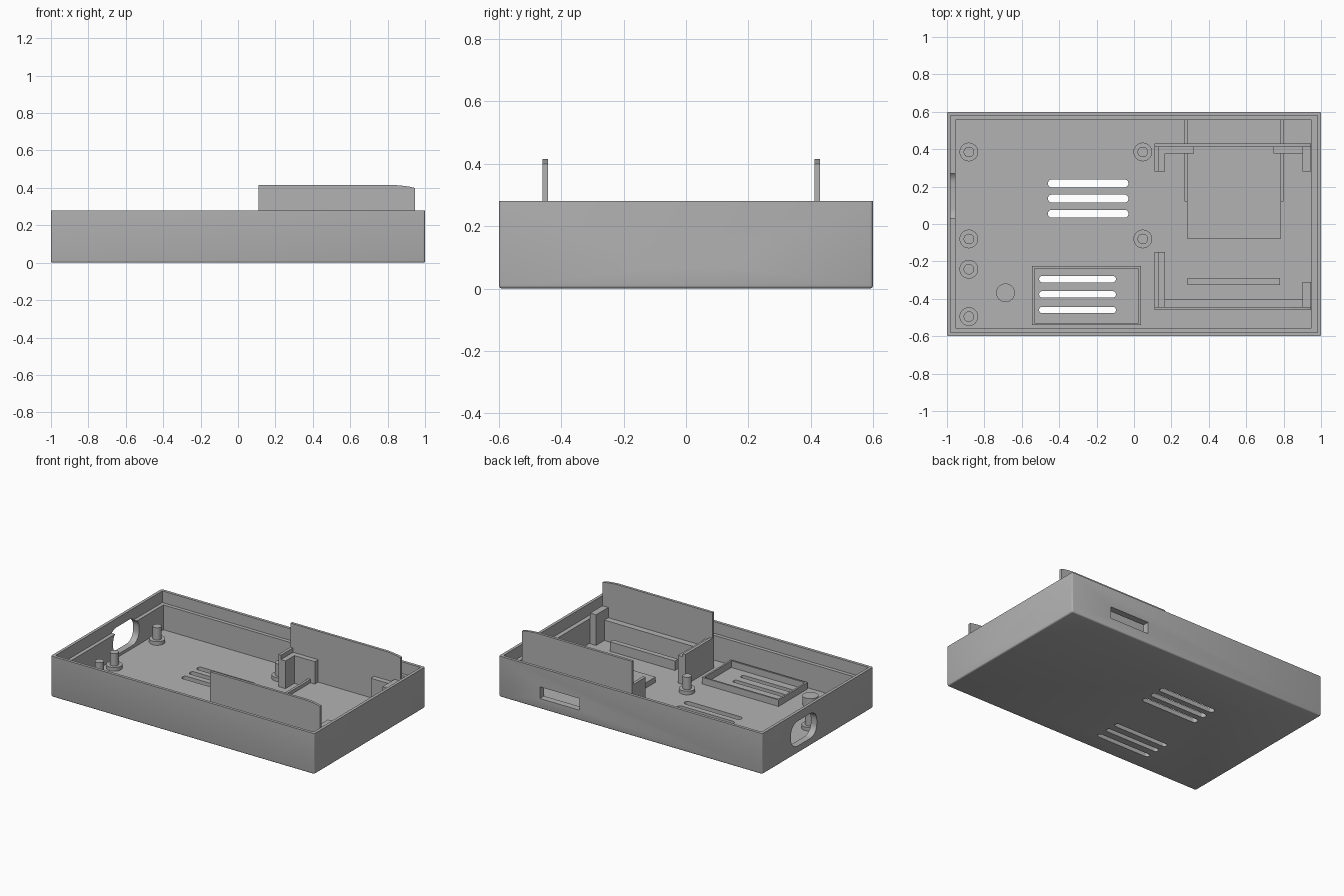
import bpy, bmesh, math
from mathutils import Matrix

old = bpy.data.objects.get("Cube")
if old:
    bpy.data.objects.remove(old, do_unlink=True)

grey = bpy.data.materials.new("plain grey")
grey.use_nodes = True
grey.diffuse_color = (0.45, 0.45, 0.45, 1)
grey.node_tree.nodes["Principled BSDF"].inputs["Base Color"].default_value = (0.45, 0.45, 0.45, 1)

FLOOR = 0.03
SINK = 0.02   # parts start slightly inside the floor


def finish(name, bm):
    bmesh.ops.recalc_face_normals(bm, faces=bm.faces)
    mesh = bpy.data.meshes.new(name)
    bm.to_mesh(mesh)
    bm.free()
    mesh.materials.append(grey)
    ob = bpy.data.objects.new(name, mesh)
    bpy.context.collection.objects.link(ob)
    return ob


def box(name, x0, x1, y0, y1, z0, z1):
    bm = bmesh.new()
    bmesh.ops.create_cube(bm, size=1)
    for v in bm.verts:
        v.co = ((x0, x1)[v.co.x > 0], (y0, y1)[v.co.y > 0], (z0, z1)[v.co.z > 0])
    return finish(name, bm)


def prism(name, points, depth, place):
    """Extrude a flat outline by depth, then move it with a matrix."""
    bm = bmesh.new()
    face = bm.faces.new([bm.verts.new((a, b, 0)) for a, b in points])
    new = bmesh.ops.extrude_face_region(bm, geom=[face])["geom"]
    bmesh.ops.translate(bm, vec=(0, 0, depth), verts=[g for g in new if isinstance(g, bmesh.types.BMVert)])
    bm.transform(place)
    return finish(name, bm)


def rounded(w, h, r, steps=8):
    """Outline of a rounded rectangle around the origin."""
    pts = []
    for i, (sx, sy) in enumerate([(1, 1), (-1, 1), (-1, -1), (1, -1)]):
        for k in range(steps + 1):
            a = math.pi / 2 * (i + k / steps)
            pts.append((sx * (w / 2 - r) + r * math.cos(a), sy * (h / 2 - r) + r * math.sin(a)))
    return pts


def ellipse(rx, ry, n=48):
    return [(rx * math.cos(2 * math.pi * k / n), ry * math.sin(2 * math.pi * k / n)) for k in range(n)]


def cut(ob, cutters):
    for c in cutters:
        c.hide_render = True
        m = ob.modifiers.new("cut", "BOOLEAN")
        m.operation, m.solver, m.object = "DIFFERENCE", "EXACT", c
        bpy.context.view_layer.objects.active = ob
        bpy.ops.object.modifier_apply(modifier=m.name)
        bpy.data.objects.remove(c, do_unlink=True)


def smooth(ob):
    bpy.ops.object.select_all(action="DESELECT")
    ob.select_set(True)
    bpy.context.view_layer.objects.active = ob
    bpy.ops.object.shade_smooth_by_angle(angle=math.radians(30))


move = Matrix.Translation
# Local outline (a, b) mapped to (y, z) or (x, z)
TO_YZ = Matrix(((0, 0, 1, 0), (1, 0, 0, 0), (0, 1, 0, 0), (0, 0, 0, 1)))
TO_XZ = Matrix(((1, 0, 0, 0), (0, 0, 1, 0), (0, 1, 0, 0), (0, 0, 0, 1)))

# Tray shell with soft outer edges
shell = box("case_shell", -1, 1, -0.6, 0.6, 0, 0.28)
bm = bmesh.new()
bm.from_mesh(shell.data)
edges = [e for e in bm.edges if not all(v.co.z > 0.2 for v in e.verts)]
bmesh.ops.bevel(bm, geom=edges, offset=0.01, segments=3, profile=0.5, affect="EDGES")
bm.to_mesh(shell.data)
bm.free()

# Cavity, lid step, wall openings and floor vents
cutters = [
    box("cavity", -0.955, 0.95, -0.555, 0.555, FLOOR, 0.5),
    box("lid_step", -0.98, 0.98, -0.58, 0.58, 0.2, 0.5),
    box("card_opening", 0.39, 0.69, 0.5, 0.7, 0.07, 0.15),
    prism("port_opening", rounded(0.28, 0.17, 0.07), 0.3, move((-1.1, 0.15, 0.135)) @ TO_YZ),
]
for y in (-0.103, -0.003, 0.103):
    cutters.append(prism("round_hole", ellipse(0.033, 0.033, 32), 0.3, move((0.85, y, 0.1)) @ TO_YZ))
for xc, length, width, rows in ((-0.245, 0.43, 0.042, (0.217, 0.136, 0.055)),
                                (-0.302, 0.41, 0.034, (-0.295, -0.376, -0.46))):
    for y in rows:
        cutters.append(prism("vent", rounded(length, width, width / 2 - 0.001), 0.3, move((xc, y, -0.1))))
cut(shell, cutters)
smooth(shell)

# Tall plates with an eased upper corner; the rear one has an arch
outline = [(0.11, SINK), (0.945, SINK), (0.945, 0.4), (0.92, 0.406), (0.885, 0.411), (0.84, 0.415), (0.11, 0.415)]
front_plate = prism("front_plate", outline, 0.018, move((0, -0.461, 0)) @ TO_XZ)
rear_plate = prism("rear_plate", outline, 0.018, move((0, 0.412, 0)) @ TO_XZ)
cut(rear_plate, [prism("arch", ellipse(0.26, 0.25), 0.2, move((0.535, 0.33, 0)) @ TO_XZ)])
smooth(rear_plate)

# Corner holders beside the plates
TOP = 0.24
box("front_right_holder_wall", 0.11, 0.13, -0.445, -0.15, SINK, TOP)
box("front_right_holder", 0.13, 0.165, -0.445, -0.15, SINK, TOP - 0.02)
box("front_left_holder", 0.9, 0.945, -0.445, -0.31, SINK, TOP)
box("front_ledge", 0.165, 0.9, -0.445, -0.4, SINK, 0.17)
box("rear_right_holder_wall", 0.11, 0.13, 0.28, 0.413, SINK, TOP + 0.01)
box("rear_right_holder", 0.13, 0.165, 0.28, 0.413, SINK, TOP - 0.02)
box("rear_right_holder_arm", 0.165, 0.32, 0.376, 0.413, SINK, TOP - 0.02)
box("rear_left_holder", 0.9, 0.945, 0.28, 0.413, SINK, TOP)
box("rear_left_holder_arm", 0.745, 0.9, 0.376, 0.413, SINK, TOP - 0.02)

# Card platform, its side rails and the cross bar
box("card_platform", 0.287, 0.783, -0.08, 0.56, SINK, 0.066)
for side, x in (("right", 0.27), ("left", 0.783)):
    box(side + "_card_rail", x, x + 0.017, 0.12, 0.56, SINK, 0.09)
box("cross_bar", 0.287, 0.78, -0.325, -0.29, SINK, 0.095)

# Vent tray rim
rim = box("vent_rim", -0.545, 0.037, -0.54, -0.225, SINK, 0.075)
cut(rim, [box("rim_inside", -0.533, 0.025, -0.528, -0.237, -0.1, 0.2)])

# Mounting posts: wide foot and narrow pin
for i, (x, y) in enumerate([(-0.883, 0.385), (-0.883, -0.08), (0.047, 0.385),
                            (0.047, -0.08), (-0.883, -0.242), (-0.883, -0.495)]):
    smooth(prism(f"post_foot_{i + 1}", ellipse(0.05, 0.05, 32), 0.035, move((x, y, SINK))))
    pin = prism(f"post_pin_{i + 1}", ellipse(0.028, 0.028, 32), 0.12, move((x, y, SINK)))
    smooth(pin)

# Plain round boss
smooth(prism("round_boss", ellipse(0.05, 0.05, 32), 0.07, move((-0.687, -0.368, SINK))))
